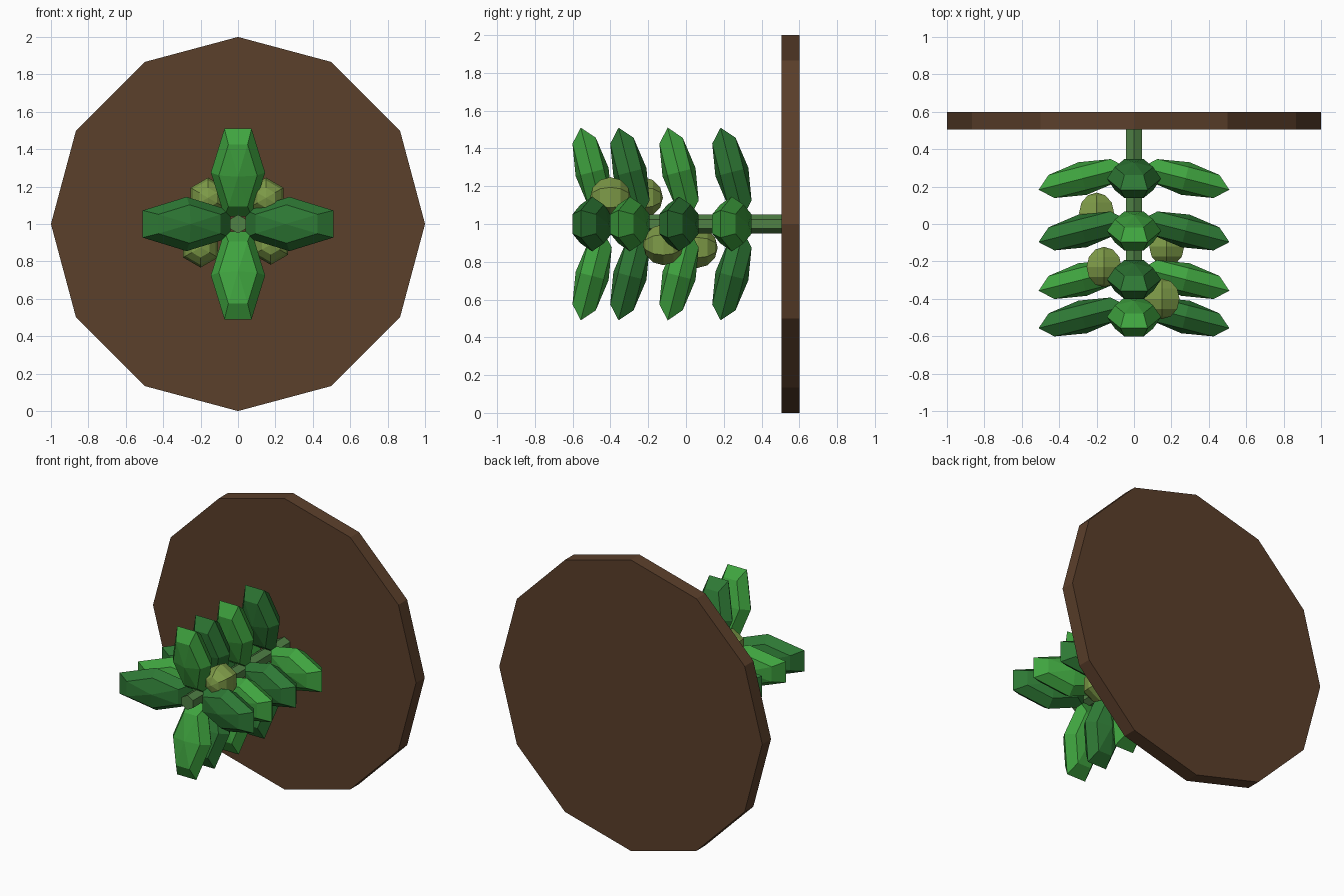
import bpy, bmesh, math
from mathutils import Matrix, Vector

if "Cube" in bpy.data.objects:
    bpy.data.objects.remove(bpy.data.objects["Cube"])


def material(name, rgb):
    m = bpy.data.materials.new(name)
    m.diffuse_color = (*rgb, 1)
    m.use_nodes = True
    m.node_tree.nodes["Principled BSDF"].inputs["Base Color"].default_value = m.diffuse_color
    return m


BROWN = material("bark_brown", (0.105, 0.05, 0.024))
STEM = material("stem_green", (0.08, 0.22, 0.06))
BERRY = material("berry_green", (0.21, 0.33, 0.065))
LEAF = [material("leaf_light", (0.05, 0.37, 0.05)),
        material("leaf_dark", (0.027, 0.19, 0.035))]


def finish(name, bm, mat, matrix):
    bm.transform(matrix)
    bmesh.ops.recalc_face_normals(bm, faces=bm.faces)
    mesh = bpy.data.meshes.new(name)
    bm.to_mesh(mesh)
    bm.free()
    mesh.materials.append(mat)
    bpy.context.collection.objects.link(bpy.data.objects.new(name, mesh))


def rod(name, sides, radius, y0, y1, mat):
    """Prism along y, centred at height 1."""
    bm = bmesh.new()
    bmesh.ops.create_cone(bm, cap_ends=True, segments=sides, radius1=radius,
                          radius2=radius, depth=y1 - y0)
    finish(name, bm, mat, Matrix.Translation((0, (y0 + y1) / 2, 1))
           @ Matrix.Rotation(math.pi / 2, 4, 'X'))


def ball(name, rings, mat, matrix):
    """Six-sided sphere, poles on local z, corners on local y."""
    bm = bmesh.new()
    bmesh.ops.create_uvsphere(bm, u_segments=6, v_segments=rings, radius=1)
    finish(name, bm, mat, matrix)


# Backing disc and stem
rod("backing_disc", 12, 1.0, 0.505, 0.6, BROWN)
rod("stem", 6, 0.05, -0.55, 0.51, STEM)

# Four whorls of four leaves, tilted forward, alternating in colour
TILT = 0.25
s, c = math.sin(TILT), math.cos(TILT)
axes = Matrix(((0, 1, 0), (-s, 0, c), (c, 0, s))).to_4x4()
size = Matrix.Diagonal((0.28, 0.145, 0.09, 1))
for i, y in enumerate((-0.497, -0.297, -0.037, 0.243)):
    for j, side in enumerate(("top", "right", "bottom", "left")):
        place = (Matrix.Translation((0, y, 1))
                 @ Matrix.Rotation(j * math.pi / 2, 4, 'Y')
                 @ Matrix.Translation((0, 0, 0.275)))
        ball(f"leaf_{i + 1}_{side}", 4, LEAF[(i + j) % 2], place @ axes @ size)

# Berries between the whorls
for i, p in enumerate(((0.15, -0.4, 1.14), (-0.16, -0.23, 1.14),
                       (0.175, -0.12, 0.89), (-0.2, 0.06, 0.875))):
    ball(f"berry_{i + 1}", 6, BERRY, Matrix.Translation(Vector(p))
         @ Matrix.Rotation(math.pi / 2, 4, 'X') @ Matrix.Scale(0.108, 4))
